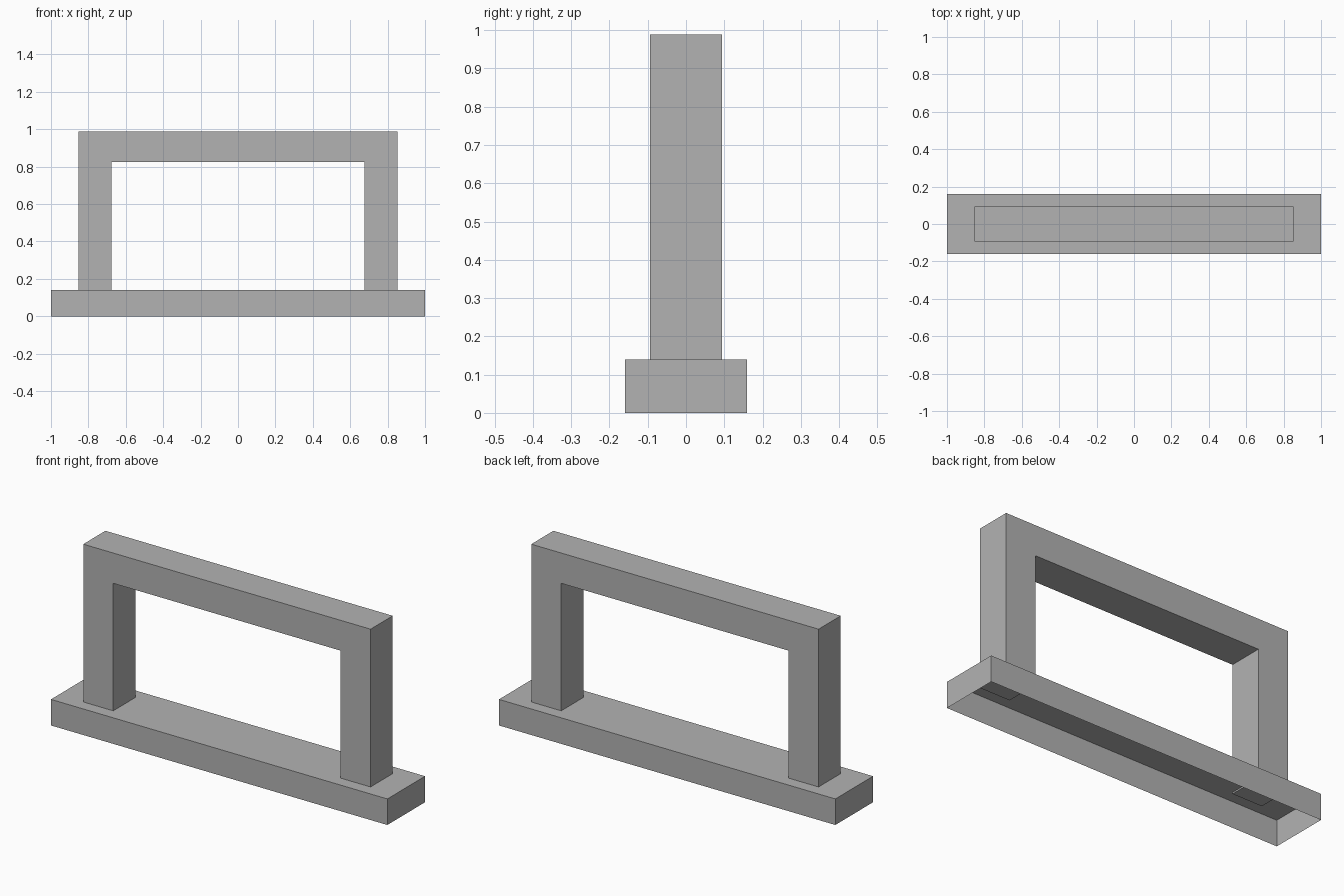
import bpy
import bmesh
from mathutils import Vector

cube = bpy.data.objects.get("Cube")
if cube:
    bpy.data.objects.remove(cube, do_unlink=True)

# Single stone colour
grey = bpy.data.materials.new("plain grey")
grey.use_nodes = True
colour = (0.45, 0.45, 0.45, 1)
grey.diffuse_color = colour
grey.node_tree.nodes["Principled BSDF"].inputs["Base Color"].default_value = colour


def extrude_profile(name, profile, depth, open_bottom=False):
    """Extrude an x-z outline along y, centred on y = 0."""
    bm = bmesh.new()
    face = bm.faces.new([bm.verts.new((x, -depth / 2, z)) for x, z in profile])
    result = bmesh.ops.extrude_face_region(bm, geom=[face], use_keep_orig=True)
    moved = [v for v in result["geom"] if isinstance(v, bmesh.types.BMVert)]
    bmesh.ops.translate(bm, verts=moved, vec=Vector((0, depth, 0)))
    bmesh.ops.recalc_face_normals(bm, faces=bm.faces)
    if open_bottom:
        under = [f for f in bm.faces if f.normal.z < -0.9]
        bmesh.ops.delete(bm, geom=under, context="FACES_ONLY")
    mesh = bpy.data.meshes.new(name)
    bm.to_mesh(mesh)
    bm.free()
    mesh.materials.append(grey)
    obj = bpy.data.objects.new(name, mesh)
    bpy.context.scene.collection.objects.link(obj)
    return obj


# Hollow plinth, open underneath
base_top = 0.14
extrude_profile("base", [(-1, 0), (1, 0), (1, base_top), (-1, base_top)],
                0.32, open_bottom=True)

# Two posts and lintel in one piece, feet reaching just through the plinth top
outer, inner, foot, lintel, top = 0.854, 0.676, base_top - 0.008, 0.825, 0.988
half = [(inner, lintel), (inner, foot), (outer, foot), (outer, top)]
outline = half + [(-x, z) for x, z in reversed(half)]
extrude_profile("arch_frame", outline, 0.188)
